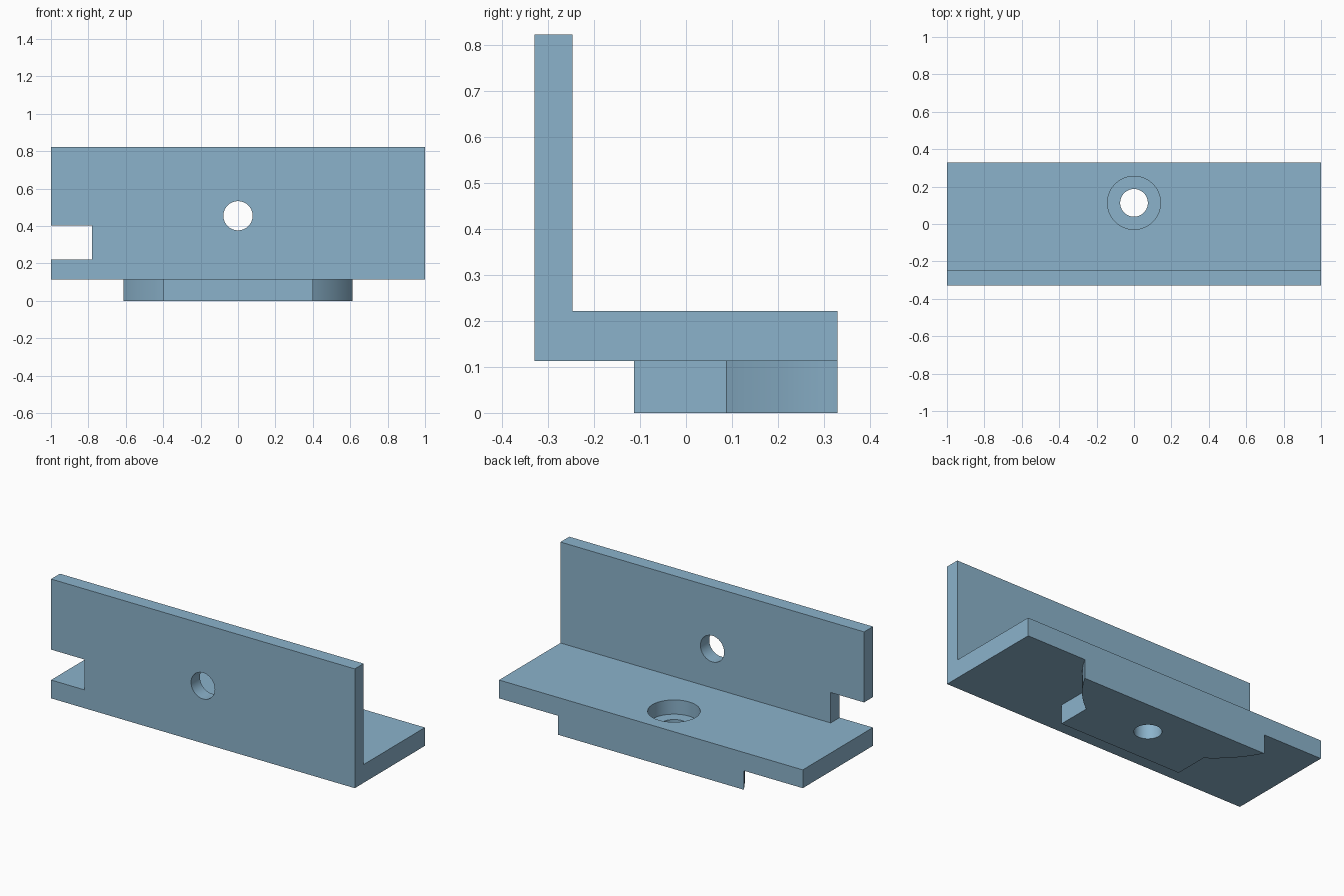
import bpy, bmesh, math
from mathutils import Matrix, Vector

cube = bpy.data.objects.get("Cube")
if cube:
    bpy.data.objects.remove(cube, do_unlink=True)

steel = bpy.data.materials.new("pale steel blue")
steel.use_nodes = True
color = (0.26, 0.45, 0.60, 1)
steel.diffuse_color = color
steel.node_tree.nodes["Principled BSDF"].inputs["Base Color"].default_value = color

FRONT, BACK = -0.33, 0.33
WALL_BACK = -0.247
PLATE_LOW, PLATE_TOP, WALL_TOP = 0.113, 0.222, 0.823


def finish(name, bm):
    bmesh.ops.recalc_face_normals(bm, faces=bm.faces)
    mesh = bpy.data.meshes.new(name)
    bm.to_mesh(mesh)
    bm.free()
    mesh.materials.append(steel)
    obj = bpy.data.objects.new(name, mesh)
    bpy.context.collection.objects.link(obj)
    return obj


def prism(name, points, depth):
    """Extrude a closed outline of 3D points along a vector."""
    bm = bmesh.new()
    face = bm.faces.new([bm.verts.new(p) for p in points])
    new = bmesh.ops.extrude_face_region(bm, geom=[face])["geom"]
    bmesh.ops.translate(bm, vec=depth,
                        verts=[v for v in new if isinstance(v, bmesh.types.BMVert)])
    return finish(name, bm)


def drill(name, radius, length, center, turn=0):
    bm = bmesh.new()
    bmesh.ops.create_cone(bm, cap_ends=True, segments=64, radius1=radius,
                          radius2=radius, depth=length,
                          matrix=Matrix.Translation(center) @ Matrix.Rotation(turn, 4, "X"))
    return finish(name, bm)


def cut(target, cutter):
    mod = target.modifiers.new(cutter.name, "BOOLEAN")
    mod.operation = "DIFFERENCE"
    mod.solver = "EXACT"
    mod.object = cutter
    bpy.ops.object.select_all(action="DESELECT")
    bpy.context.view_layer.objects.active = target
    target.select_set(True)
    bpy.ops.object.modifier_apply(modifier=mod.name)


# L-shaped bracket: upright wall and thick base plate
profile = [(FRONT, PLATE_LOW), (BACK, PLATE_LOW), (BACK, PLATE_TOP),
           (WALL_BACK, PLATE_TOP), (WALL_BACK, WALL_TOP), (FRONT, WALL_TOP)]
bracket = prism("angle_bracket", [(-1, y, z) for y, z in profile], Vector((2, 0, 0)))

# Locating pad: straight neck flaring in shallow arcs to the back edge
center_y, radius = 0.652, 0.691
start, end = math.asin(0.40 / radius), math.asin(0.613 / radius)
side = [(0.40, -0.113)]
for i in range(17):
    a = start + (end - start) * i / 16
    side.append((radius * math.sin(a), center_y - radius * math.cos(a)))
side[-1] = (side[-1][0], BACK)
outline = side + [(-x, y) for x, y in reversed(side)]
pad = prism("locating_pad", [(x, y, 0) for x, y in outline], Vector((0, 0, PLATE_LOW)))

# Wall hole, plate hole with counterbore, and side notch
wall_drill = drill("wall_drill", 0.078, 0.4, (0, -0.29, 0.455), math.pi / 2)
plate_drill = drill("plate_drill", 0.074, 1, (0, 0.113, 0.1))
counterbore = drill("counterbore", 0.142, 0.17, (0, 0.113, PLATE_TOP))
notch = prism("notch_cutter", [(x, -0.4, z) for x, z in
                               ((-1.1, PLATE_TOP), (-0.78, PLATE_TOP),
                                (-0.78, 0.403), (-1.1, 0.403))],
              Vector((0, 0.4 + WALL_BACK + 0.05, 0)))

cutters = (wall_drill, plate_drill, counterbore, notch)
for cutter in cutters:
    cut(bracket, cutter)
cut(pad, plate_drill)
for cutter in cutters:
    bpy.data.objects.remove(cutter, do_unlink=True)

# Smooth bores and arcs, crisp edges elsewhere
for obj in (bracket, pad):
    bpy.ops.object.select_all(action="DESELECT")
    bpy.context.view_layer.objects.active = obj
    obj.select_set(True)
    bpy.ops.object.shade_smooth_by_angle(angle=math.radians(30))
